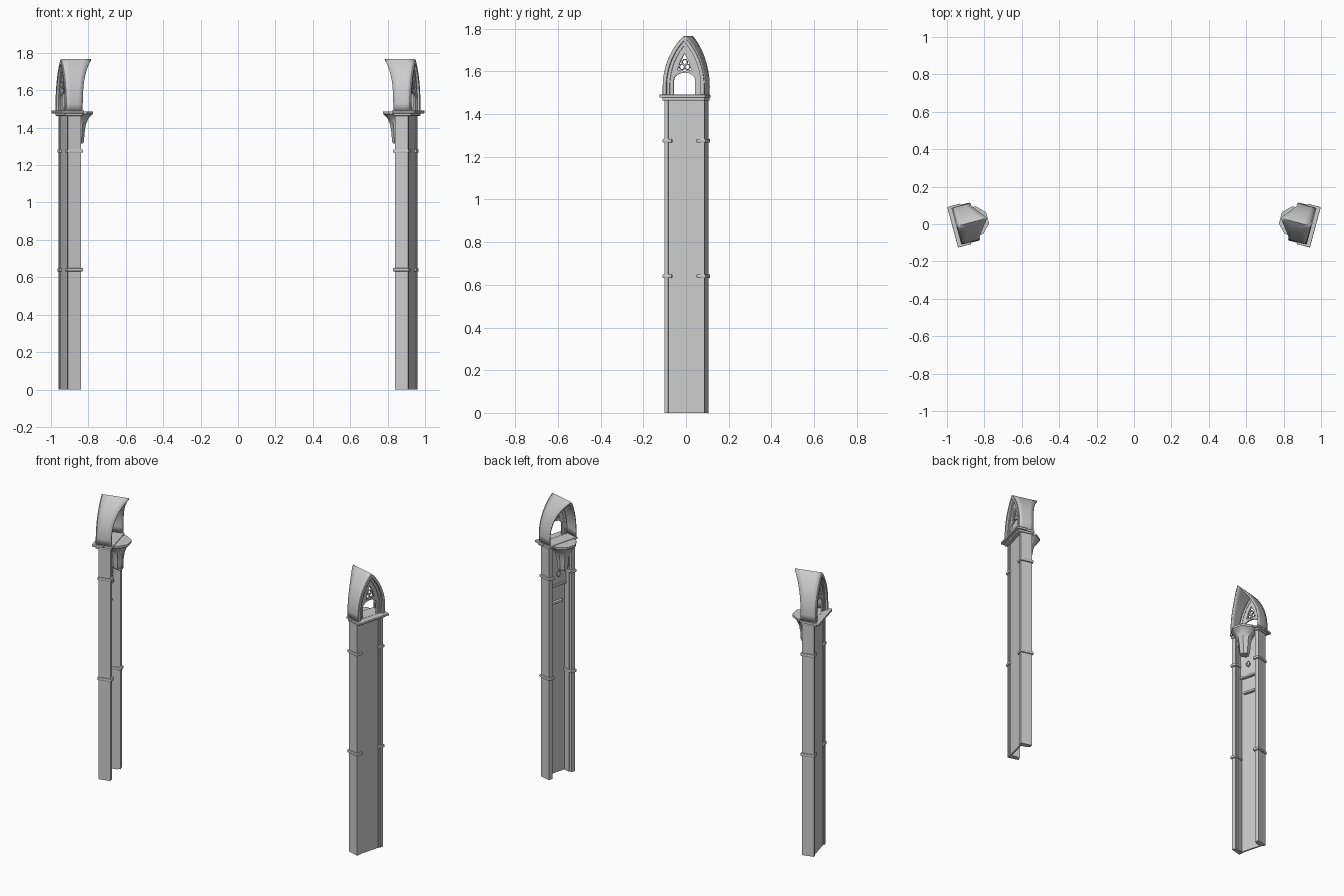
import bpy, bmesh, math
from mathutils import Matrix, Vector

if "Cube" in bpy.data.objects:
    bpy.data.objects.remove(bpy.data.objects["Cube"])

# Local frame of the left pier: u = inward, v = along the wall, z = up
A = math.radians(15)
FRAME = Matrix.Translation((-0.934, -0.008, 0)) @ Matrix.Rotation(A, 4, 'Z')
SPRING, STILT, HALF, RISE = 1.49, 0.04, 0.10, 0.235
R = (HALF**2 + RISE**2) / (2 * HALF)


def finish(name, bm, bevel=0, smooth=False):
    """Turn a local bmesh into an object mirrored to both piers."""
    bmesh.ops.remove_doubles(bm, verts=bm.verts, dist=1e-5)
    bmesh.ops.recalc_face_normals(bm, faces=bm.faces)
    bm.transform(FRAME)
    me = bpy.data.meshes.new(name)
    bm.to_mesh(me)
    bm.free()
    ob = bpy.data.objects.new(name, me)
    bpy.context.collection.objects.link(ob)
    if bevel:
        b = ob.modifiers.new("bevel", 'BEVEL')
        b.width, b.segments = bevel, 2
    m = ob.modifiers.new("mirror", 'MIRROR')
    m.use_mirror_merge = False
    if smooth:
        bpy.ops.object.select_all(action='DESELECT')
        ob.select_set(True)
        bpy.context.view_layer.objects.active = ob
        bpy.ops.object.shade_smooth_by_angle(angle=math.radians(35))
    return ob


def extrude_loops(loops, shift):
    """Fill outline and hole loops, then extrude by a vector."""
    bm = bmesh.new()
    for loop in loops:
        vs = [bm.verts.new(p) for p in loop]
        for a, b in zip(vs, vs[1:] + vs[:1]):
            bm.edges.new((a, b))
    bmesh.ops.triangle_fill(bm, edges=bm.edges[:], use_beauty=True)
    bmesh.ops.dissolve_limit(bm, angle_limit=0.01, verts=[], edges=bm.edges[:])
    ext = bmesh.ops.extrude_face_region(bm, geom=bm.faces[:])
    vs = [g for g in ext["geom"] if isinstance(g, bmesh.types.BMVert)]
    bmesh.ops.translate(bm, verts=vs, vec=Vector(shift))
    return bm


def prism(name, pts, z0, z1, bevel=0):
    """Vertical extrusion of a (u, v) plan."""
    return finish(name, extrude_loops([[(u, v, z0) for u, v in pts]], (0, 0, z1 - z0)), bevel)


def plate(name, loops, u0, u1):
    """Extrusion through the wall of (v, z) outlines."""
    return finish(name, extrude_loops([[(u0, v, z) for v, z in l] for l in loops],
                                      (u1 - u0, 0, 0)), smooth=True)


def rect(u0, u1, v0, v1):
    return [(u0, v0), (u1, v0), (u1, v1), (u0, v1)]


def half_arch(d, n=12):
    """Right half of the pointed arch, inset by d, from the spring to the apex."""
    r, c = R - d, R - HALF
    top = math.acos(c / r)
    return [(HALF - d, SPRING)] + [(r * math.cos(top * i / n) - c,
                                    SPRING + STILT + r * math.sin(top * i / n)) for i in range(n + 1)]


def arch(d):
    h = half_arch(d)
    return h + [(-v, z) for v, z in h[-2::-1]]


def circle(cv, cz, r, n=16):
    return [(cv + r * math.cos(2 * math.pi * i / n), cz + r * math.sin(2 * math.pi * i / n)) for i in range(n)]


def lathe(name, cu, profile, n):
    bm = bmesh.new()
    rings = [[bm.verts.new((cu + r * math.cos(2 * math.pi * (i + .5) / n),
                            r * math.sin(2 * math.pi * (i + .5) / n), z))
              for i in range(n)] for r, z in profile]
    for a, b in zip(rings, rings[1:]):
        for i in range(n):
            bm.faces.new((a[i], a[(i + 1) % n], b[(i + 1) % n], b[i]))
    bm.faces.new(rings[0])
    bm.faces.new(rings[-1])
    return finish(name, bm, smooth=True)


# Shaft: back panel between two stepped side pilasters
prism("back_panel", rect(0.006, 0.016, -0.066, 0.066), 0, 1.47)
for s, side in ((-1, "front"), (1, "rear")):
    prof = [(0, .078), (0, .097), (.072, .097), (.072, .072), (.056, .072),
            (.056, .065), (.004, .065), (.004, .078)]
    prism(side + "_pilaster", [(u, s * v) for u, v in prof], 0, 1.47)
    # Banding rings around the pilasters
    for z in (0.64, 1.275):
        prism(side + "_ring", rect(-.006, .082, s * .06, s * .105), z - .009, z + .009, .005)

# Inner face panelling: upper block, moulding and small ledge
prism("upper_panel", rect(.016, .03, -.065, .065), 1.20, 1.47)
prism("panel_moulding", rect(.016, .038, -.065, .065), 1.19, 1.205, .004)
prism("panel_ledge", rect(.016, .036, -.042, .042), 1.08, 1.095, .004)

# Statue bracket with its drop
lathe("bracket", .08, [(.028, 1.315), (.034, 1.33), (.036, 1.37), (.044, 1.42), (.06, 1.452),
                       (.078, 1.47), (.083, 1.474), (.083, 1.487)], 8)
lathe("bracket_drop", .042, [(.003, 1.25), (.013, 1.265), (.013, 1.275), (.004, 1.29)], 8)

# Capital slab, stepped in plan, with a bed moulding below
half = [(-.037, .112), (.035, .112), (.035, .104), (.088, .104), (.088, .06)]
prism("capital_slab", half + [(u, -v) for u, v in half[::-1]], 1.477, 1.491, .003)
prism("bed_moulding", rect(-.018, .08, -.103, .103), 1.463, 1.478, .005)

# Pointed arch orders: wide outer band, recessed second band
plate("outer_arch", [arch(0) + arch(.016)[::-1]], -.016, .004)
plate("middle_arch", [arch(.014) + arch(.03)[::-1]], -.004, .014)

# Tracery with a round-headed opening, a pointed light and a trefoil
door = [(-.052, 1.492), (.052, 1.492)] + [
    (.052 * math.cos(math.pi * i / 12), 1.56 + .034 * math.sin(math.pi * i / 12)) for i in range(13)]
light = [(-.034, 1.607), (0, 1.602), (.034, 1.607), (.02, 1.648), (0, 1.685), (-.02, 1.648)]
plate("tracery", [[(v, z) for v, z in arch(.029)], door, light], .002, .012)
for i, (cv, cz) in enumerate(((-.013, 1.621), (.013, 1.621), (0, 1.644))):
    plate("trefoil_ring", [circle(cv, cz, .015), circle(cv, cz, .010)], .003, .011)

# Vault canopy flaring inward towards the ridge
bm = bmesh.new()
outline = arch(.002)
rows = []
for v, z in outline:
    t = (z - SPRING) / (STILT + RISE)
    end = .08 + .075 * t ** 3
    rows.append([bm.verts.new((-.01 + (end + .01) * k / 4, v, z)) for k in range(5)])
for a, b in zip(rows, rows[1:]):
    for k in range(4):
        bm.faces.new((a[k], a[k + 1], b[k + 1], b[k]))
vault = finish("vault_canopy", bm, smooth=True)
sol = vault.modifiers.new("thickness", 'SOLIDIFY')
sol.thickness, sol.offset = .008, 0
